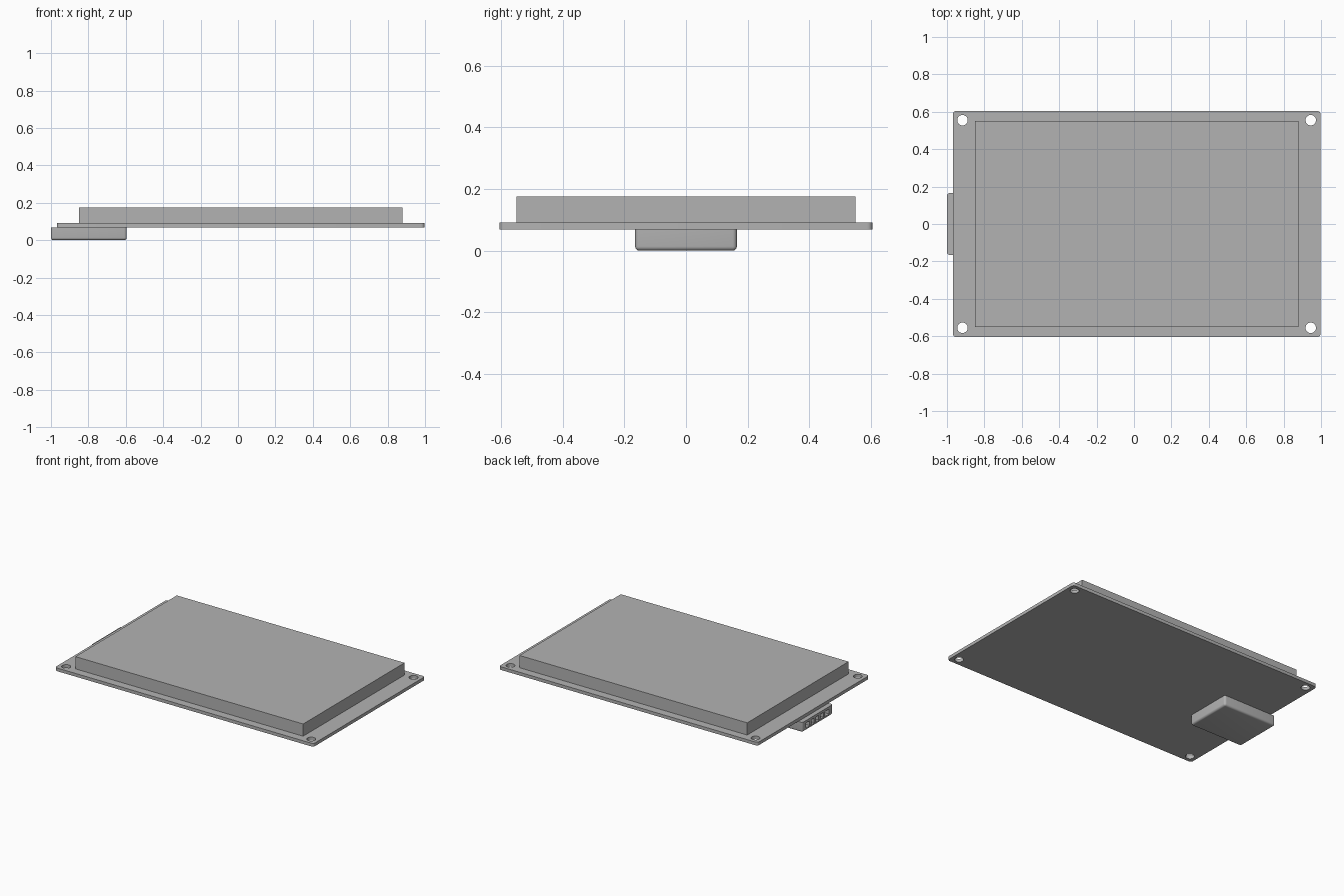
import bpy, bmesh
from mathutils import Vector

cube = bpy.data.objects.get("Cube")
if cube:
    bpy.data.objects.remove(cube, do_unlink=True)

grey = bpy.data.materials.new("plain grey")
grey.use_nodes = True
grey.diffuse_color = (0.45, 0.45, 0.45, 1)
grey.node_tree.nodes["Principled BSDF"].inputs["Base Color"].default_value = (0.45, 0.45, 0.45, 1)


def finish(bm, name):
    bmesh.ops.recalc_face_normals(bm, faces=bm.faces[:])
    mesh = bpy.data.meshes.new(name)
    bm.to_mesh(mesh)
    bm.free()
    mesh.materials.append(grey)
    obj = bpy.data.objects.new(name, mesh)
    bpy.context.collection.objects.link(obj)
    return obj


def box(name, low, high, radius=0, rounded=None):
    """Box between two corners; edges chosen by the rule are rounded."""
    low, high = Vector(low), Vector(high)
    bm = bmesh.new()
    bmesh.ops.create_cube(bm, size=1)
    for v in bm.verts:
        v.co = (low + high) / 2 + v.co * (high - low)
    if rounded:
        edges = [e for e in bm.edges if rounded(*[v.co for v in e.verts])]
        bmesh.ops.bevel(bm, geom=edges, offset=radius, segments=5,
                        profile=0.5, affect='EDGES')
    return finish(bm, name)


def cut(target, cutter):
    mod = target.modifiers.new("cut", 'BOOLEAN')
    mod.operation = 'DIFFERENCE'
    mod.solver = 'EXACT'
    mod.object = cutter
    cutter.hide_render = True
    cutter.hide_set(True)


def smooth(obj):
    bpy.ops.object.select_all(action='DESELECT')
    obj.select_set(True)
    bpy.context.view_layer.objects.active = obj
    bpy.ops.object.shade_smooth_by_angle()


# Circuit board with rounded corners
board = box("circuit_board", (-0.968, -0.605, 0.069), (0.997, 0.605, 0.091), 0.018,
            lambda a, b: abs(a.z - b.z) > 0.01)

# Mounting holes in the four corners
bm = bmesh.new()
for x in (-0.917, 0.945):
    for y in (-0.555, 0.555):
        made = bmesh.ops.create_cone(bm, cap_ends=True, segments=32, radius1=0.028,
                                     radius2=0.028, depth=0.2)
        bmesh.ops.translate(bm, verts=made["verts"], vec=(x, y, 0.08))
cut(board, finish(bm, "hole_cutter"))

# Display block
box("display_panel", (-0.85, -0.55, 0.091), (0.88, 0.55, 0.175))

# Socket under the board, rounded except where it meets the board
socket = box("socket_body", (-1, -0.165, 0), (-0.595, 0.165, 0.069), 0.014,
             lambda a, b: min(a.z, b.z) < 0.01)
cut(socket, box("slot_cutter", (-1.1, -0.125, 0.018), (-0.93, 0.125, 0.052)))

# Dividers inside the socket mouth
for i in range(4):
    y = (i - 1.5) * 0.05
    box(f"socket_divider_{i + 1}", (-0.998, y - 0.01, 0.017), (-0.929, y + 0.01, 0.053))

for part in (board, socket):
    smooth(part)
